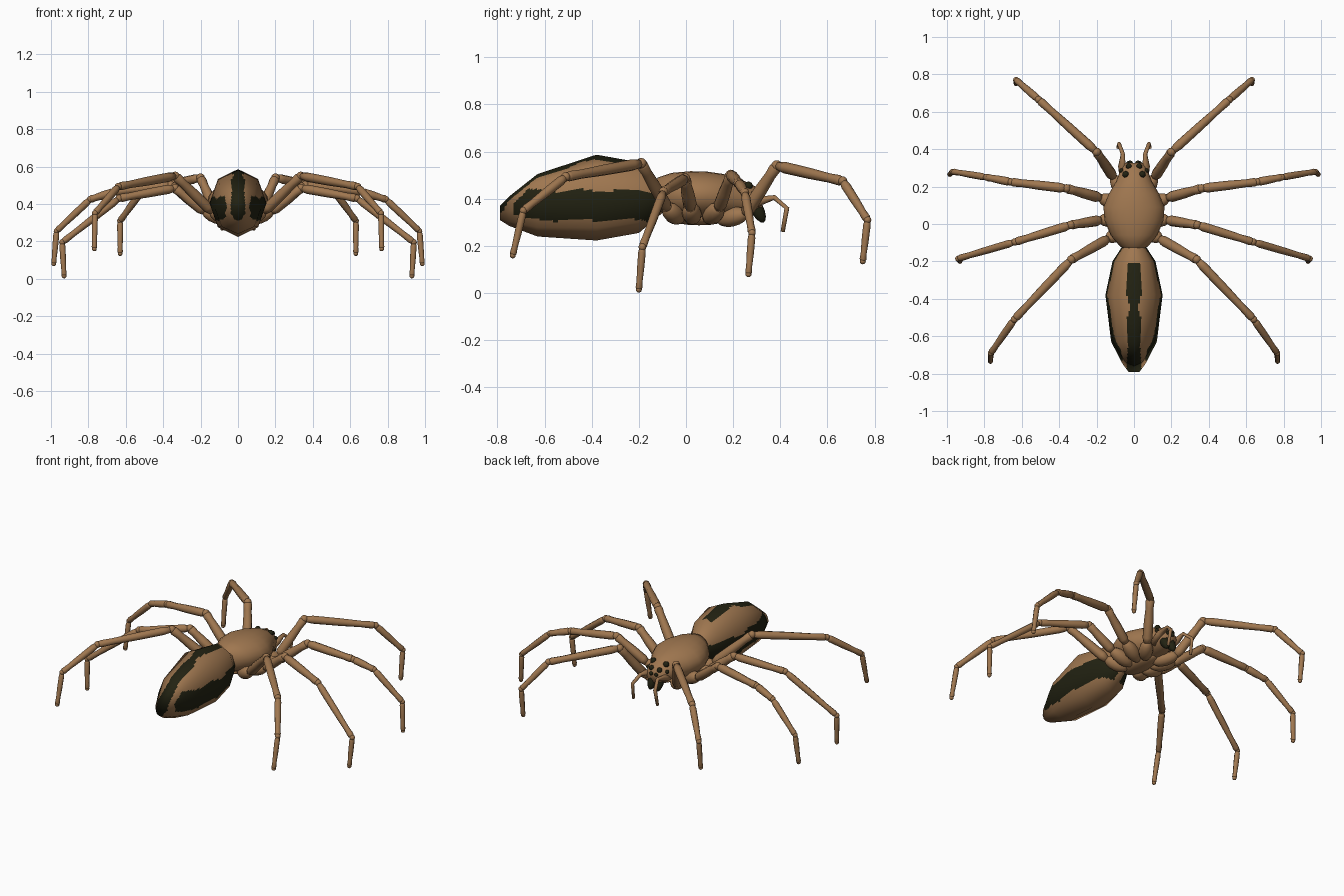
import bpy, bmesh, math
from mathutils import Vector

if "Cube" in bpy.data.objects:
    bpy.data.objects.remove(bpy.data.objects["Cube"])


def material(name, rgb):
    m = bpy.data.materials.new(name)
    m.use_nodes = True
    m.diffuse_color = (*rgb, 1)
    m.node_tree.nodes["Principled BSDF"].inputs["Base Color"].default_value = (*rgb, 1)
    return m


BROWN = material("warm brown", (0.35, 0.185, 0.08))
DARK = material("dark olive", (0.016, 0.016, 0.006))


def finish(bm, name, mats, mirror=False):
    bmesh.ops.recalc_face_normals(bm, faces=bm.faces)
    me = bpy.data.meshes.new(name)
    bm.to_mesh(me)
    bm.free()
    ob = bpy.data.objects.new(name, me)
    bpy.context.collection.objects.link(ob)
    for m in mats:
        me.materials.append(m)
    for p in me.polygons:
        p.use_smooth = True
    if mirror:
        ob.modifiers.new("Mirror", "MIRROR")
    return ob


def loft(bm, rings):
    """Skin a closed tube through rings of points, with capped ends."""
    loops = [[bm.verts.new(p) for p in r] for r in rings]
    n = len(loops[0])
    for a, b in zip(loops, loops[1:]):
        for i in range(n):
            j = (i + 1) % n
            bm.faces.new((a[i], a[j], b[j], b[i]))
    bm.faces.new(loops[0])
    bm.faces.new(loops[-1])


def tube(bm, path, radii, sides=8):
    """Round tube along a bent path."""
    pts = [Vector(p) for p in path]
    rings, side = [], None
    for i, p in enumerate(pts):
        a, b = pts[max(i - 1, 0)], pts[min(i + 1, len(pts) - 1)]
        t = (b - a).normalized()
        side = t.orthogonal() if side is None else side - t * side.dot(t)
        side.normalize()
        up = t.cross(side)
        angles = [2 * math.pi * k / sides for k in range(sides)]
        rings.append([p + radii[i] * (side * math.cos(w) + up * math.sin(w)) for w in angles])
    loft(bm, rings)


def ellipsoid(bm, a, b, radius):
    """Egg shape stretched between two points."""
    a, b = Vector(a), Vector(b)
    d = b - a
    rot = d.to_track_quat("Z", "Y").to_matrix().to_4x4()
    verts = bmesh.ops.create_uvsphere(bm, u_segments=12, v_segments=8, radius=1)["verts"]
    for v in verts:
        v.co = rot @ Vector((v.co.x * radius, v.co.y * radius, v.co.z * d.length / 2)) + (a + b) / 2


def sample(stations, y):
    """Linear read of a table of body stations at depth y."""
    for s, e in zip(stations, stations[1:]):
        if y <= e[0]:
            f = (y - s[0]) / (e[0] - s[0])
            return [u + (v - u) * f for u, v in zip(s, e)]
    return list(stations[-1])


# Abdomen: eight-sided spindle, finely divided so the bands can be coloured
ABDOMEN = [(-0.79, 0.03, 0.37, 0.31), (-0.75, 0.06, 0.41, 0.285), (-0.63, 0.122, 0.505, 0.24),
           (-0.38, 0.153, 0.587, 0.223), (-0.2, 0.115, 0.555, 0.255), (-0.1, 0.05, 0.46, 0.34)]
OCTAGON = [(math.sin(k * math.pi / 4), math.cos(k * math.pi / 4)) for k in range(9)]
SUB, ROWS = 10, 70
bm = bmesh.new()
rings = []
for r in range(ROWS + 1):
    y, w, top, low = sample(ABDOMEN, -0.79 + 0.69 * r / ROWS)
    ring = []
    for k in range(8 * SUB):
        c, f = OCTAGON[k // SUB], (k % SUB) / SUB
        d = OCTAGON[k // SUB + 1]
        u, v = c[0] + (d[0] - c[0]) * f, c[1] + (d[1] - c[1]) * f
        ring.append((w * u, y, (top + low) / 2 + (top - low) / 2 * v))
    rings.append(ring)
loft(bm, rings)
for face in bm.faces:
    x, y, z = face.calc_center_median()
    _, w, top, low = sample(ABDOMEN, y)
    wobble = 0.006 * math.sin(y * 31)
    # Ridge stripe, pinched near its middle
    half = 0.036 - 0.013 * math.exp(-((y + 0.44) / 0.03) ** 2) + wobble / 2
    ridge = y < -0.21 and abs(x) < half and z > (top + low) / 2
    # Ragged flank band that thins out at the tail
    end = min(1, max(0, (y + 0.75) / 0.08))
    flank = y > -0.73 and 0.345 - 0.035 * end < z + wobble < 0.365 + 0.07 * end and abs(x) > 0.02
    face.material_index = int(ridge or flank)
abdomen = finish(bm, "abdomen", [BROWN, DARK])
# Even shading across the facets
normals = [Vector((v.co.x / 0.15 ** 2, (v.co.y + 0.4) / 0.4 ** 2, (v.co.z - 0.4) / 0.18 ** 2)).normalized()
           for v in abdomen.data.vertices]
abdomen.data.normals_split_custom_set_from_vertices(normals)

# Carapace
CARAPACE = [(-0.14, 0.03, 0.46, 0.38), (-0.12, 0.075, 0.49, 0.35), (-0.06, 0.125, 0.51, 0.325),
            (0.02, 0.158, 0.517, 0.315), (0.09, 0.163, 0.515, 0.315), (0.16, 0.135, 0.505, 0.315),
            (0.23, 0.095, 0.485, 0.32), (0.29, 0.072, 0.455, 0.33), (0.325, 0.05, 0.42, 0.35)]
bm = bmesh.new()
loft(bm, [[(w * math.sin(a), y, (t + b) / 2 + (t - b) / 2 * math.cos(a))
           for a in (k * math.pi / 12 for k in range(24))] for y, w, t, b in CARAPACE])
finish(bm, "carapace", [BROWN])

# Sternum plate under the body
bm = bmesh.new()
ellipsoid(bm, (0, -0.08, 0.32), (0, 0.19, 0.32), 0.065)
for v in bm.verts:
    v.co.z = 0.32 + (v.co.z - 0.32) * 0.5
finish(bm, "sternum", [BROWN])

# Legs: coxa start, hip, then the joints out to the foot
LEGS = {
    "front": [(0.03, 0.13, 0.31), (0.11, 0.25, 0.335), (0.2, 0.385, 0.54), (0.51, 0.665, 0.475),
              (0.63, 0.77, 0.31), (0.63, 0.75, 0.135)],
    "second": [(0.04, 0.09, 0.31), (0.18, 0.14, 0.36), (0.36, 0.19, 0.5), (0.66, 0.225, 0.465),
               (0.79, 0.25, 0.425), (0.97, 0.28, 0.255), (0.985, 0.265, 0.08)],
    "third": [(0.04, 0.03, 0.31), (0.18, 0.02, 0.36), (0.337, -0.005, 0.485), (0.636, -0.096, 0.43),
              (0.94, -0.185, 0.195), (0.93, -0.2, 0.015)],
    "rear": [(0.03, -0.02, 0.31), (0.14, -0.08, 0.36), (0.335, -0.19, 0.55), (0.64, -0.51, 0.493),
             (0.765, -0.69, 0.35), (0.768, -0.735, 0.16)],
}
for name, joints in LEGS.items():
    bm = bmesh.new()
    ellipsoid(bm, joints[0], Vector(joints[1]) * 1.08 - Vector(joints[0]) * 0.08, 0.042)
    bones = list(zip(joints[1:], joints[2:]))
    for i, (a, b) in enumerate(bones):
        a, b = Vector(a), Vector(b)
        size = 0.029 - 0.013 * i / (len(bones) - 1)
        shape = [(0, 0.7), (0.12, 1), (0.5, 0.95), (0.8, 0.8), (0.95, 0.9), (1, 0.65)]
        tube(bm, [a.lerp(b, f) for f, _ in shape], [size * s for _, s in shape])
        ellipsoid(bm, b - Vector((0, 0, size * 0.8)), b + Vector((0, 0, size * 0.8)), size * 0.8)
    finish(bm, name + "_legs", [BROWN], mirror=True)

# Feelers beside the jaws
bm = bmesh.new()
tube(bm, [(0.05, 0.24, 0.36), (0.065, 0.31, 0.39), (0.06, 0.375, 0.405), (0.08, 0.428, 0.36),
          (0.085, 0.41, 0.26)], [0.026, 0.02, 0.011, 0.011, 0.009])
finish(bm, "feelers", [BROWN], mirror=True)

# Jaws
bm = bmesh.new()
ellipsoid(bm, (0.024, 0.27, 0.42), (0.024, 0.33, 0.3), 0.028)
finish(bm, "jaws", [DARK], mirror=True)

# Eyes
bm = bmesh.new()
for x, y, z, r in [(0.045, 0.265, 0.455, 0.018), (0.028, 0.308, 0.43, 0.016),
                   (0.066, 0.285, 0.42, 0.012), (0.018, 0.327, 0.405, 0.012)]:
    ellipsoid(bm, (x, y, z - r), (x, y, z + r), r)
finish(bm, "eyes", [DARK], mirror=True)
